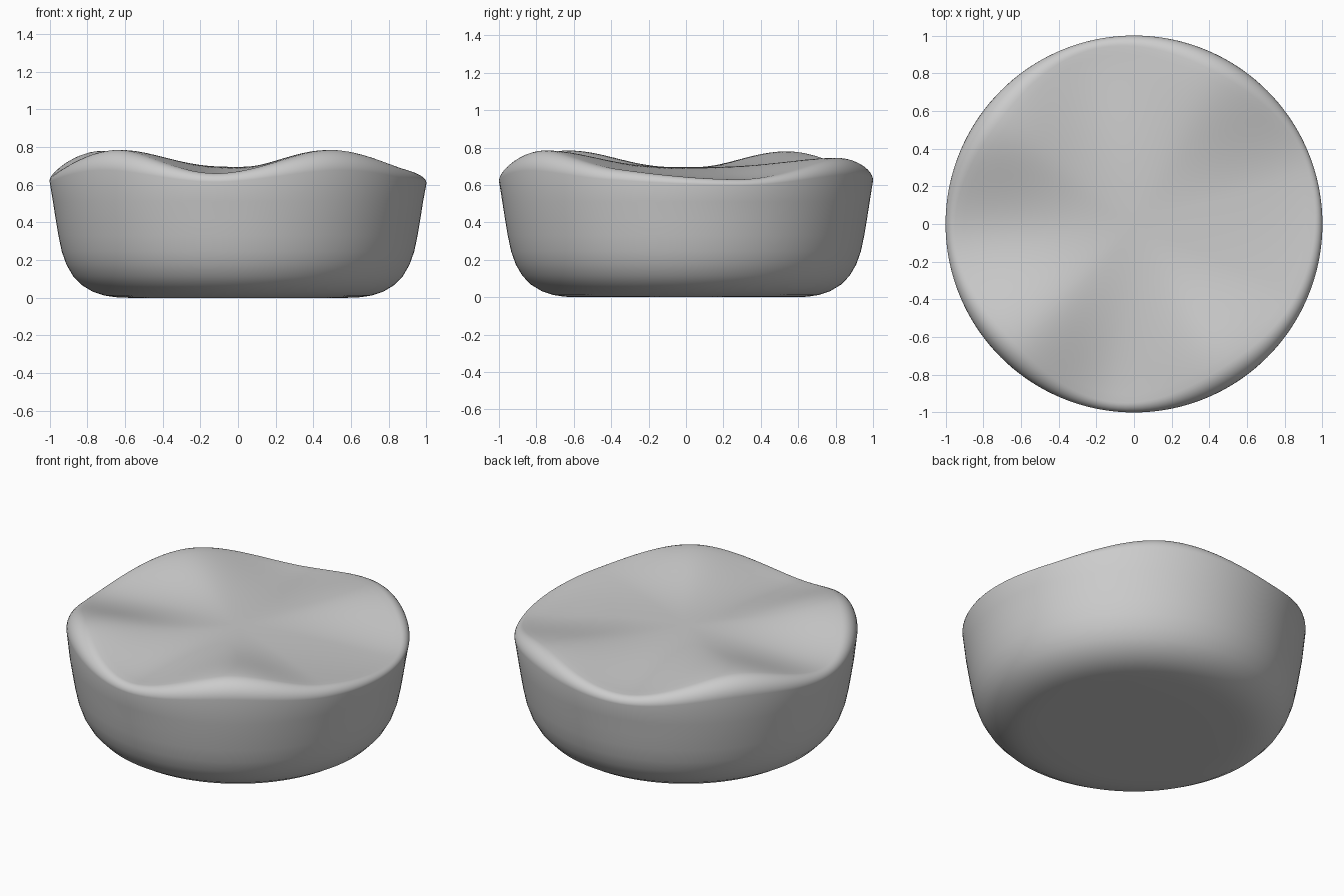
import bpy, bmesh, math

if "Cube" in bpy.data.objects:
    bpy.data.objects.remove(bpy.data.objects["Cube"])

N = 144
CENTRE = 0.695

# crests and dips of the wavy rim: (angle in degrees, height)
RIM = [(17, .63), (62, .745), (102, .66), (143, .78), (183, .662),
       (225, .785), (263, .66), (303, .785), (337, .685)]

# lower body profile: (radius, z)
SIDE = [(.30, 0), (.58, 0), (.65, .003), (.71, .012), (.77, .032), (.83, .068),
        (.875, .115), (.91, .175), (.935, .245), (.953, .33), (.968, .42), (.982, .51)]


def rim_point(i):
    turn, k = divmod(i, len(RIM))
    return RIM[k][0] + 360 * turn, RIM[k][1]


def slope(i):
    (a0, h0), (a1, h1), (a2, h2) = (rim_point(i + d) for d in (-1, 0, 1))
    return 0 if (h1 - h0) * (h2 - h1) <= 0 else (h2 - h0) / (a2 - a0)


def rim_height(deg):
    """Smooth periodic curve through the rim crests and dips."""
    for i in range(-1, len(RIM)):
        (a, ha), (b, hb) = rim_point(i), rim_point(i + 1)
        if a <= deg <= b:
            d, t = b - a, (deg - a) / (b - a)
            return (ha * (2*t**3 - 3*t**2 + 1) + hb * (3*t**2 - 2*t**3)
                    + d * slope(i) * (t**3 - 2*t**2 + t) + d * slope(i + 1) * (t**3 - t**2))


def section(deg):
    """Half section from the underside, up the wall, over the rim to the seat."""
    h = rim_height(deg)
    w = .035 + .45 * (h - .63)                  # rounding is larger on the crests
    drop = .03 + .5 * (h - .63)
    pts = list(SIDE)
    for k in range(9):                          # rounded rim
        a = math.radians(90 * k / 8)
        pts.append((1 - w + w * math.cos(a), h - drop + drop * math.sin(a)))
    for k in range(1, 20):                      # dished seat surface
        t = 1 - k / 20
        s = t ** 1.5
        pts.append(((1 - w) * t, CENTRE + (h - CENTRE) * s * s * (3 - 2 * s)))
    return pts


# one-piece pouf with a wavy seat
bm = bmesh.new()
columns = []
for j in range(N):
    deg = 360 * j / N
    c, s = math.cos(math.radians(deg)), math.sin(math.radians(deg))
    columns.append([bm.verts.new((r * c, r * s, z)) for r, z in section(deg)])
bottom = bm.verts.new((0, 0, 0))
top = bm.verts.new((0, 0, CENTRE))
for j in range(N):
    a, b = columns[j], columns[(j + 1) % N]
    bm.faces.new((bottom, b[0], a[0]))
    for k in range(len(a) - 1):
        bm.faces.new((a[k], b[k], b[k + 1], a[k + 1]))
    bm.faces.new((a[-1], b[-1], top))
bmesh.ops.recalc_face_normals(bm, faces=bm.faces)
for f in bm.faces:
    f.smooth = True
mesh = bpy.data.meshes.new("wavy_pouf")
bm.to_mesh(mesh)
bm.free()
bpy.context.collection.objects.link(bpy.data.objects.new("wavy_pouf", mesh))
